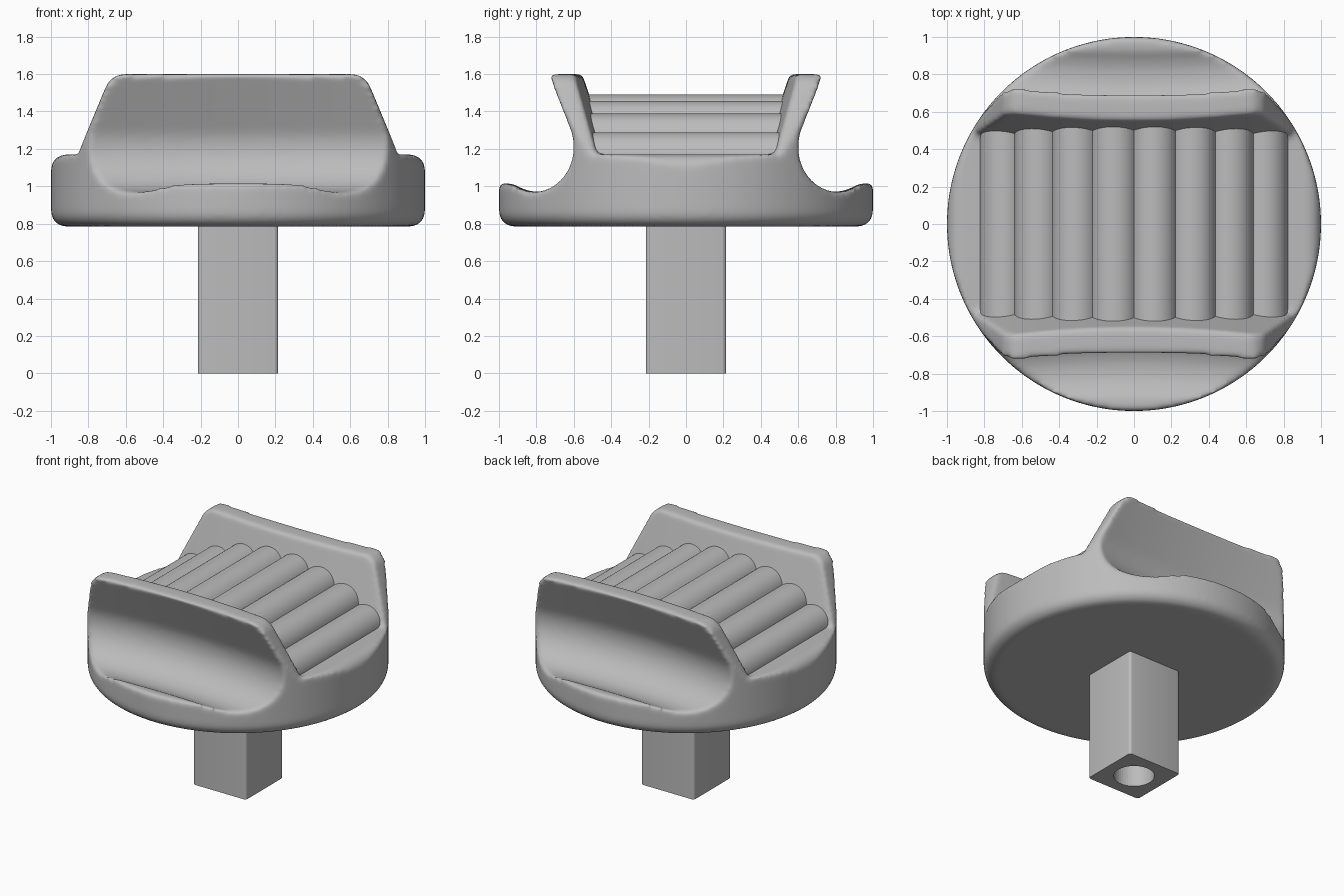
import bpy, bmesh, math
from math import sin, cos, pi, radians

if "Cube" in bpy.data.objects:
    bpy.data.objects.remove(bpy.data.objects["Cube"])

grey = bpy.data.materials.new("light_grey")
grey.diffuse_color = (0.5, 0.5, 0.5, 1)
grey.use_nodes = True
grey.node_tree.nodes["Principled BSDF"].inputs["Base Color"].default_value = grey.diffuse_color


def make_object(name, bm):
    bmesh.ops.recalc_face_normals(bm, faces=bm.faces)
    me = bpy.data.meshes.new(name)
    bm.to_mesh(me)
    bm.free()
    me.materials.append(grey)
    ob = bpy.data.objects.new(name, me)
    bpy.context.collection.objects.link(ob)
    return ob


def loft(name, rings):
    """Skin closed rings of equal length and cap both ends."""
    bm = bmesh.new()
    vs = [[bm.verts.new(p) for p in ring] for ring in rings]
    n = len(rings[0])
    for a, b in zip(vs, vs[1:]):
        for i in range(n):
            j = (i + 1) % n
            bm.faces.new((a[i], a[j], b[j], b[i]))
    bm.faces.new(vs[0])
    bm.faces.new(vs[-1])
    return make_object(name, bm)


def arc(cx, cz, r, a0, a1, n=10):
    return [(cx + r * cos(radians(a0 + (a1 - a0) * i / n)),
             cz + r * sin(radians(a0 + (a1 - a0) * i / n))) for i in range(n + 1)]


def mirrored(half):
    """Close a right-hand half profile across the centre line."""
    return half + [(-u, v) for u, v in reversed(half)]


def boolean(ob, tool, operation):
    m = ob.modifiers.new(operation.lower(), 'BOOLEAN')
    m.object, m.operation, m.solver = tool, operation, 'EXACT'
    tool.hide_render = True
    tool.hide_set(True)


def smooth(ob, angle):
    bpy.ops.object.select_all(action='DESELECT')
    bpy.context.view_layer.objects.active = ob
    ob.select_set(True)
    bpy.ops.object.shade_smooth_by_angle(angle=radians(angle))


# Knob body: round disc with a softened bottom rim
BOTTOM = 0.785
disc = [(0.92, BOTTOM)] + arc(0.92, BOTTOM + 0.08, 0.08, -80, 0, 8) + [(1.0, 1.75)]
body = loft("knob_body", [[(r * cos(2 * pi * k / 160), r * sin(2 * pi * k / 160), z)
                           for k in range(160)] for r, z in disc])

# Front outline: tapered grip walls above low rounded shoulders
outline = mirrored([(1.01, 0.6), (1.01, 1.09)] + arc(0.92, 1.09, 0.08, 0, 90)
                   + [(0.858, 1.17)] + arc(0.605, 1.49, 0.11, 20, 90))
outline_cutter = loft("outline_cutter", [[(x, y, z) for x, z in outline]
                                         for y in (-1.2, 1.2)])

# Side outline: flaring walls and finger scoops, bowed outward at the ends
section = mirrored([(1.2, 0.6), (1.2, 1.03)] + arc(0.785, 1.21, 0.24, 305, 156, 28)
                   + [(0.695, 1.6), (0.555, 1.6), (0.41, 1.17)])
rings = []
for k in range(49):
    x = -1.2 + 2.4 * k / 48
    bow = 0.045 * (x / 0.7) ** 2
    rings.append([(x, y + math.copysign(bow, y), z) for y, z in section])
section_cutter = loft("section_cutter", rings)

boolean(body, outline_cutter, 'INTERSECT')
boolean(body, section_cutter, 'INTERSECT')
# Even mesh and relaxed edges give the moulded fillets
remesh = body.modifiers.new("remesh", 'REMESH')
remesh.mode, remesh.voxel_size, remesh.use_smooth_shade = 'VOXEL', 0.015, True
relax = body.modifiers.new("fillets", 'SMOOTH')
relax.factor, relax.iterations = 0.5, 12

# Grip ribs: eight half-round ridges set along an arch
ARCH, RIB, STEP, ARCH_Z = 1.27, 0.13, 0.165, 0.095
spread = math.degrees(math.asin(ARCH * sin(STEP / 2) / RIB) + STEP / 2)
half = []
for i in range(4):
    lean = (i + 0.5) * STEP
    up = 90 - math.degrees(lean)
    end = 0 if i == 3 else up - spread
    pts = arc(ARCH * sin(lean), ARCH_Z + ARCH * cos(lean), RIB, up + spread, end, 18)
    half += pts if i == 0 else pts[1:]
half[0] = (0.0, half[0][1])
half.append((half[-1][0], 1.05))
rib_profile = half + [(-x, z) for x, z in reversed(half[1:])]
ribs = loft("grip_ribs", [[(x, y, z) for x, z in rib_profile] for y in (-0.525, 0.525)])
smooth(ribs, 35)

# Square stem with a bored hole in its foot
bm = bmesh.new()
bmesh.ops.create_cube(bm, size=1)
for v in bm.verts:
    v.co = (v.co.x * 0.43, v.co.y * 0.43, (v.co.z + 0.5) * 0.82)
corners = [e for e in bm.edges if abs(e.verts[0].co.z - e.verts[1].co.z) > 0.1]
bmesh.ops.bevel(bm, geom=corners, offset=0.02, segments=4, profile=0.5, affect='EDGES')
stem = make_object("stem", bm)
bore = loft("bore_cutter", [[(0.135 * cos(2 * pi * k / 48), 0.135 * sin(2 * pi * k / 48), z)
                             for k in range(48)] for z in (-0.1, 0.5)])
boolean(stem, bore, 'DIFFERENCE')
smooth(stem, 35)
